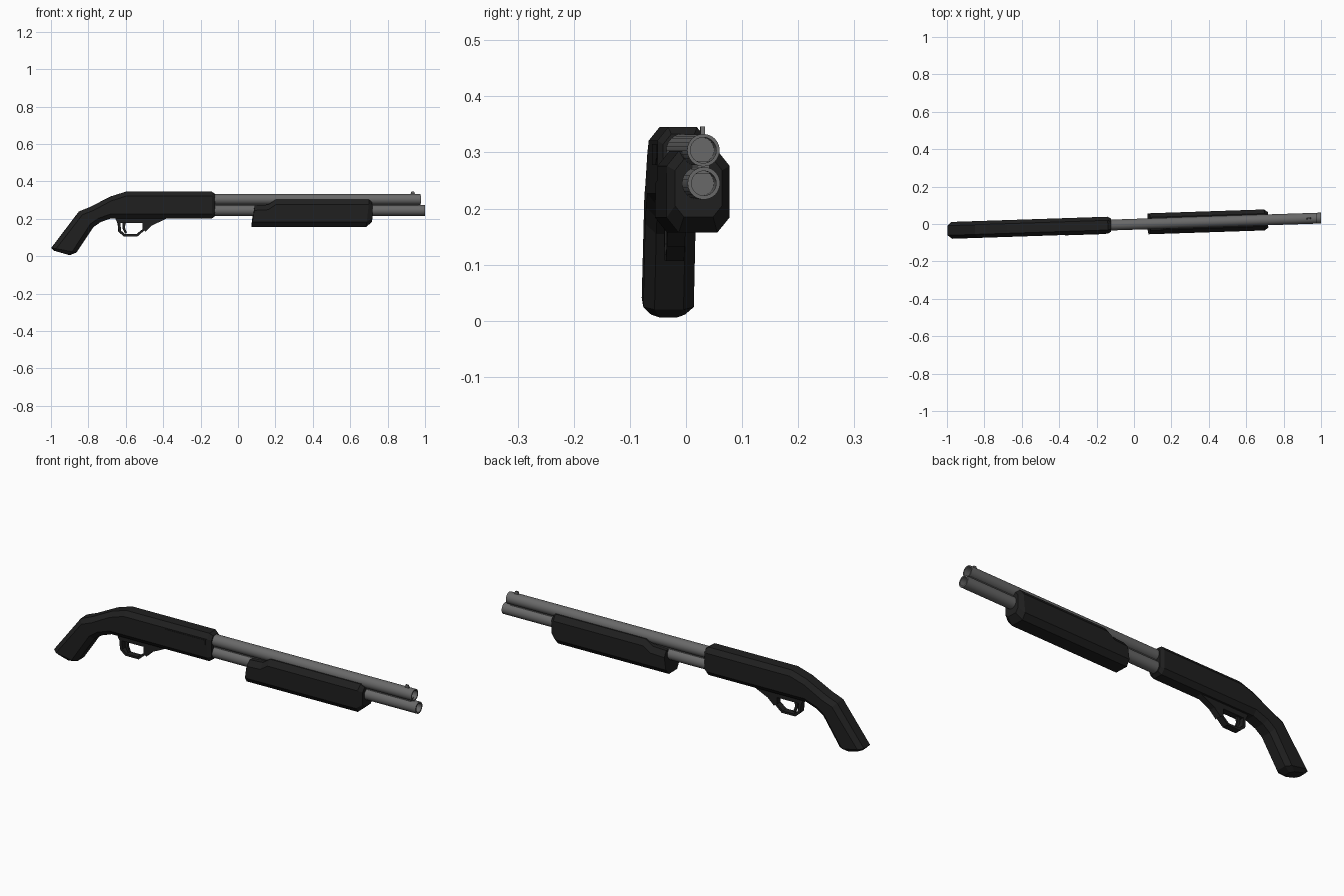
import bpy, bmesh
from math import pi, sin, cos, atan
from mathutils import Matrix, Vector

if "Cube" in bpy.data.objects:
    bpy.data.objects.remove(bpy.data.objects["Cube"], do_unlink=True)


def material(name, rgb):
    m = bpy.data.materials.new(name)
    m.use_nodes = True
    m.diffuse_color = (*rgb, 1)
    m.node_tree.nodes["Principled BSDF"].inputs["Base Color"].default_value = (*rgb, 1)
    return m


BLACK = material("matte black", (0.014, 0.014, 0.014))
STEEL = material("grey steel", (0.14, 0.14, 0.14))

# The whole model is turned slightly about the vertical axis
PLACE = Matrix.Translation((0, -0.0015, 0)) @ Matrix.Rotation(atan(0.0333), 4, 'Z')


def loft(name, rings, mat, closed=False, smooth=False):
    """Skin a list of equal-length vertex rings; cap the ends unless closed."""
    bm = bmesh.new()
    rows = [[bm.verts.new(p) for p in ring] for ring in rings]
    n = len(rows[0])
    pairs = list(zip(rows, rows[1:])) + ([(rows[-1], rows[0])] if closed else [])
    for a, b in pairs:
        for i in range(n):
            j = (i + 1) % n
            bm.faces.new((a[i], a[j], b[j], b[i]))
    if not closed:
        bm.faces.new(rows[0])
        bm.faces.new(rows[-1])
    bmesh.ops.recalc_face_normals(bm, faces=bm.faces)
    if smooth:
        for f in bm.faces:
            f.smooth = True
        for e in bm.edges:
            e.smooth = e.calc_face_angle(0) < 0.6
    bm.transform(PLACE)
    mesh = bpy.data.meshes.new(name)
    bm.to_mesh(mesh)
    bm.free()
    mesh.materials.append(mat)
    ob = bpy.data.objects.new(name, mesh)
    bpy.context.collection.objects.link(ob)
    return ob


def octagon(xt, zt, xb, zb, w, c):
    """Chamfered section between a top point and a bottom point."""
    top, bot = Vector((xt, 0, zt)), Vector((xb, 0, zb))
    d = (top - bot).normalized() * c
    y, yi = Vector((0, w, 0)), Vector((0, w - c * 0.8, 0))
    return [top + yi, top - d + y, bot + d + y, bot + yi,
            bot - yi, bot + d - y, top - d - y, top - yi]


def prism(name, outline, y0, y1, mat):
    return loft(name, [[(x, y, z) for x, z in outline] for y in (y0, y1)], mat)


def tube(name, x0, x1, z, r, bore, mat, sides=24):
    """Cylinder along x with a hollow front end."""
    stations = [(x0, r), (x1, r), (x1, bore), (x1 - 0.12, bore)]
    rings = [[(x, s * cos(2 * pi * i / sides), z + s * sin(2 * pi * i / sides))
              for i in range(sides)] for x, s in stations]
    return loft(name, rings, mat, smooth=True)


# Grip and receiver, one chamfered body
loft("grip_and_receiver", [octagon(*s) for s in (
    (-0.985, 0.030, -0.90, 0.006, 0.030, 0.018),
    (-0.998, 0.045, -0.865, 0.020, 0.045, 0.024),
    (-0.85, 0.24, -0.775, 0.155, 0.045, 0.024),
    (-0.79, 0.264, -0.735, 0.183, 0.045, 0.024),
    (-0.68, 0.32, -0.68, 0.203, 0.045, 0.024),
    (-0.60, 0.345, -0.61, 0.203, 0.045, 0.024),
    (-0.14, 0.345, -0.14, 0.203, 0.045, 0.024),
    (-0.123, 0.333, -0.123, 0.215, 0.035, 0.018))], BLACK)

# Ejection port plate on the right side
prism("ejection_port", [(-0.37, 0.278), (-0.17, 0.278), (-0.15, 0.29),
                        (-0.15, 0.315), (-0.37, 0.315)], -0.047, -0.04, BLACK)

# Sliding fore-end with a lower rear step
loft("fore_end", [octagon(*s) for s in (
    (0.088, 0.272, 0.072, 0.157, 0.056, 0.027),
    (0.16, 0.276, 0.16, 0.157, 0.056, 0.027),
    (0.20, 0.303, 0.20, 0.157, 0.056, 0.027),
    (0.70, 0.303, 0.685, 0.157, 0.056, 0.027),
    (0.717, 0.288, 0.717, 0.185, 0.042, 0.02))], BLACK)

# Barrel, magazine tube and the link between them
tube("barrel", -0.14, 0.977, 0.304, 0.029, 0.023, STEEL)
tube("magazine_tube", -0.14, 1.0, 0.245, 0.029, 0.022, STEEL)
prism("barrel_link", [(-0.13, 0.262), (0.965, 0.262), (0.965, 0.285), (-0.13, 0.285)],
      -0.011, 0.011, STEEL)

# Front sight
prism("front_sight", [(0.922, 0.328), (0.948, 0.328), (0.942, 0.346), (0.928, 0.346)],
      -0.004, 0.004, STEEL)

# Trigger plate, guard loop and trigger
prism("trigger_plate", [(-0.66, 0.21), (-0.37, 0.21), (-0.39, 0.198), (-0.46, 0.165),
                        (-0.495, 0.132), (-0.51, 0.145), (-0.51, 0.178), (-0.645, 0.178)],
      -0.016, 0.016, BLACK)
guard = [(-0.645, 0.192), (-0.64, 0.132), (-0.612, 0.107),
         (-0.537, 0.107), (-0.497, 0.142), (-0.497, 0.192)]
cx, cz = -0.57, 0.15
loft("trigger_guard", [[(x, -0.016, z), (x, 0.016, z),
                        (cx + (x - cx) * 0.8, 0.016, cz + (z - cz) * 0.75),
                        (cx + (x - cx) * 0.8, -0.016, cz + (z - cz) * 0.75)]
                       for x, z in guard], BLACK, closed=True)
prism("trigger", [(-0.618, 0.185), (-0.598, 0.185), (-0.606, 0.155), (-0.594, 0.125),
                  (-0.604, 0.122), (-0.618, 0.15)], -0.006, 0.006, BLACK)
